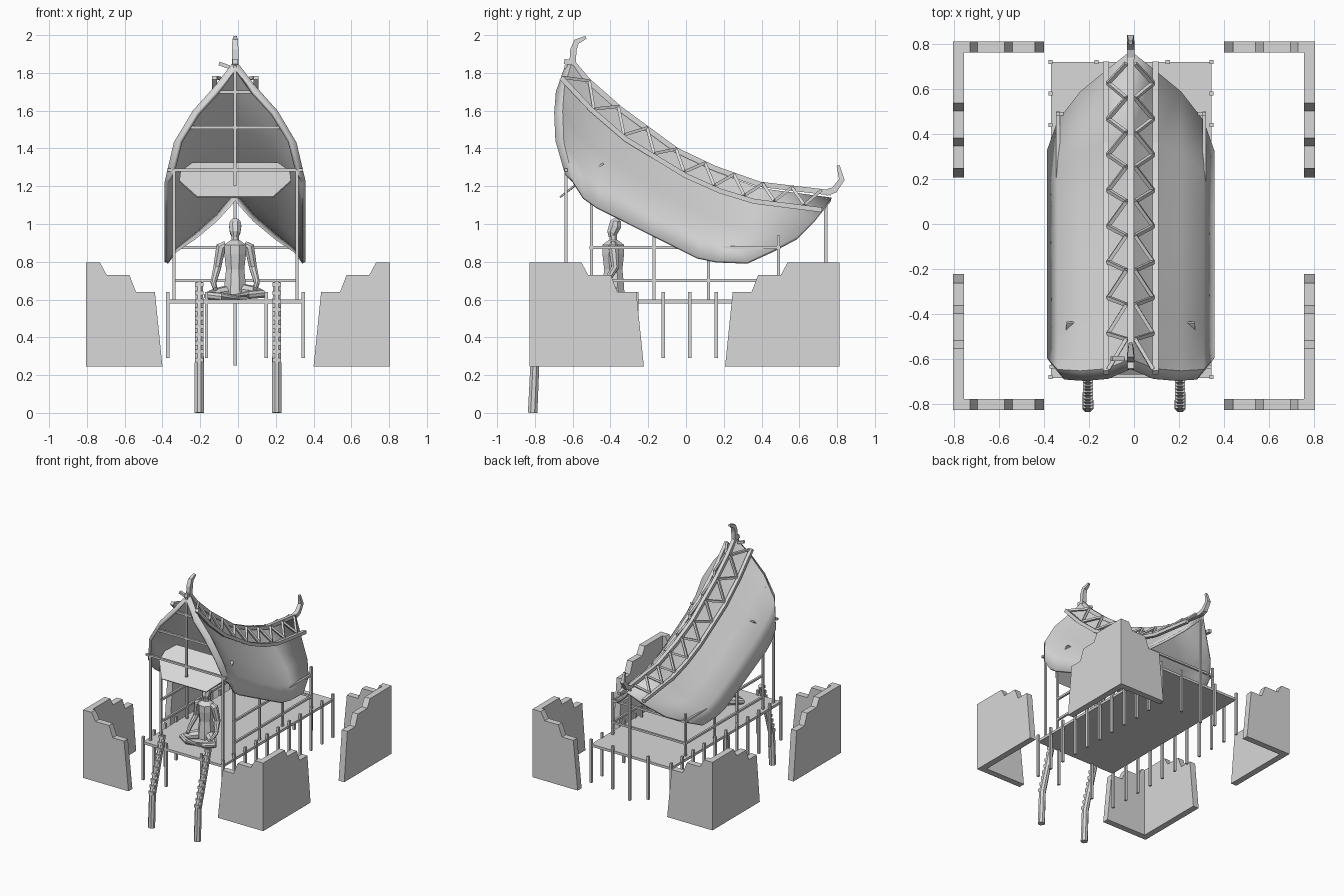
import bpy, bmesh, math
from mathutils import Vector

cube = bpy.data.objects.get("Cube")
if cube:
    bpy.data.objects.remove(cube)

CX = -0.015  # centre line of the house

grey = bpy.data.materials.new("plain grey")
grey.use_nodes = True
grey.diffuse_color = (0.69, 0.69, 0.69, 1)
grey.node_tree.nodes["Principled BSDF"].inputs["Base Color"].default_value = (0.69, 0.69, 0.69, 1)


def finish(name, bm, smooth=False):
    bmesh.ops.recalc_face_normals(bm, faces=bm.faces)
    mesh = bpy.data.meshes.new(name)
    bm.to_mesh(mesh)
    bm.free()
    mesh.materials.append(grey)
    obj = bpy.data.objects.new(name, mesh)
    bpy.context.collection.objects.link(obj)
    if smooth:
        bpy.ops.object.select_all(action='DESELECT')
        obj.select_set(True)
        bpy.context.view_layer.objects.active = obj
        bpy.ops.object.shade_smooth_by_angle(angle=math.radians(28))
    return obj


def sweep(bm, path, radii, sides=4):
    """Sweep a polygon along a path; radii is one number or one per point."""
    path = [Vector(p) for p in path]
    if not isinstance(radii, (list, tuple)):
        radii = [radii] * len(path)
    if sides == 4:
        radii = [r * math.sqrt(2) for r in radii]
    ends = (path[-1] - path[0]).normalized()
    ref = Vector((1, 0, 0)) if abs(ends.x) < 0.8 else Vector((0, 0, 1))
    rings = []
    for i, p in enumerate(path):
        t = (path[min(i + 1, len(path) - 1)] - path[max(i - 1, 0)]).normalized()
        u = (ref - t * ref.dot(t)).normalized()
        v = t.cross(u)
        angles = [math.tau * (k + 0.5) / sides for k in range(sides)]
        rings.append([bm.verts.new(p + (u * math.cos(a) + v * math.sin(a)) * radii[i]) for a in angles])
    for a, b in zip(rings, rings[1:]):
        for k in range(sides):
            n = (k + 1) % sides
            bm.faces.new((a[k], a[n], b[n], b[k]))
    bm.faces.new(rings[0])
    bm.faces.new(rings[-1])


def bars(name, paths, radius, sides=4):
    bm = bmesh.new()
    for p in paths:
        sweep(bm, p, radius, sides)
    return finish(name, bm)


def plate(bm, outline, offset):
    """Extrude a planar outline by an offset vector."""
    face = bm.faces.new([bm.verts.new(p) for p in outline])
    new = bmesh.ops.extrude_face_region(bm, geom=[face])["geom"]
    bmesh.ops.translate(bm, vec=offset, verts=[g for g in new if isinstance(g, bmesh.types.BMVert)])


def along(curve, t):
    """Point on a (y, z) polyline at t from 0 to 1, measured in y."""
    y = curve[0][0] + t * (curve[-1][0] - curve[0][0])
    for a, b in zip(curve, curve[1:]):
        if y <= b[0] + 1e-6:
            return Vector((0, y, a[1] + (b[1] - a[1]) * (y - a[0]) / (b[0] - a[0])))


# Stepped corner walls: distance from the outer corner and height
def wall_outline(length):
    return [(0, .245), (length, .245), (length - .04, .64), (length - .14, .64),
            (length - .175, .73), (length - .295, .73), (length - .33, .795), (0, .795)]

for sx, side in ((1, "left"), (-1, "right")):
    for sy, end in ((-1, "front"), (1, "back")):
        bm = bmesh.new()
        x0, y0 = sx * .805, sy * .82 - .008
        plate(bm, [(x0 - sx * d, y0, z) for d, z in wall_outline(.405)], (0, -sy * .05, 0))
        plate(bm, [(x0, y0 - sy * d, z) for d, z in wall_outline(.605)], (-sx * .05, 0, 0))
        finish(f"{end}_{side}_corner_wall", bm)

# Deck with its perimeter stilts
bm = bmesh.new()
plate(bm, [(-.37, -.685, .58), (.345, -.685, .58), (.345, .72, .58), (-.37, .72, .58)], (0, 0, .02))
finish("deck", bm)
spots = [(x, -.68 + .14 * i) for x in (-.372, .345) for i in range(11)]
spots += [(x, y) for x in (-.167, .15) for y in (-.68, .72)]
bars("deck_stilts", [[(x, y, .29), (x, y, .64)] for x, y in spots], .009)

# House frame: posts, side rails and back rails
XS = (-.338, .312)
frame = [[(x, y, .58), (x, y, top)] for x in XS
         for y, top in ((-.635, 1.29), (-.5, 1.14), (-.17, .97), (.12, .86), (.49, .94))]
frame += [[(x, -.51, z), (x, .5, z)] for x in XS for z in (.70, .875)]
frame += [[(XS[0], .49, z), (XS[1], .49, z)] for z in (.70, .875)]
bars("house_frame", frame, .008)
bars("ridge_post", [[(CX, .74, .25), (CX, .74, 1.14)]], .009)

# Saddle roof lofted from ridge to eave, front to back, with a bevelled front rim
ridge = [(-.60, 1.87), (-.52, 1.755), (-.35, 1.60), (-.05, 1.375), (.15, 1.28), (.39, 1.19), (.77, 1.14)]
eave = [(-.595, 1.225), (-.54, 1.14), (-.47, 1.09), (-.20, .955), (.06, .825), (.16, .805), (.325, .80)]
XW = (0, .11, .225, .325, .373)
FRONT = (0, .22, .42, .68, 1)
BACK = (0, .33, .61, .81, 1)
PULL_F = (0, -.045, -.055, -.05, 0)
PULL_B = (0, .06, .09, .05, 0)
RIM = .045
grid = [[]]
bm = bmesh.new()
for i, (r, e) in enumerate(zip(ridge, eave)):
    t = i / (len(ridge) - 1)
    row = []
    for j in range(-4, 5):
        k = abs(j)
        f = FRONT[k] + (BACK[k] - FRONT[k]) * t
        pull = PULL_F[k] * max(0, 1 - 2 * t) + PULL_B[k] * max(0, 2 * t - 1)
        x = math.copysign(XW[k], j)
        y, z = r[0] + (e[0] - r[0]) * f + pull, r[1] + (e[1] - r[1]) * f
        row.append(bm.verts.new((CX + x, y, z)))
        if i == 0:
            grid[0].append(bm.verts.new((CX + x * .91, y - RIM, z - RIM * (1 - 1.8 * f))))
    grid.append(row)
for a, b in zip(grid, grid[1:]):
    for k in range(len(a) - 1):
        bm.faces.new((a[k], a[k + 1], b[k + 1], b[k]))
roof = finish("saddle_roof", bm, True)
thick = roof.modifiers.new("thickness", 'SOLIDIFY')
thick.thickness = .02
thick.offset = -1

# Ridge beam with upturned horns
beam = [(-.645, 1.86), (-.60, 1.855), (-.52, 1.76), (-.35, 1.61), (-.05, 1.39), (.15, 1.295), (.39, 1.21), (.77, 1.165)]
rail = [(-.66, 1.775), (-.5, 1.605), (-.32, 1.45), (0, 1.255), (.18, 1.175), (.36, 1.12), (.72, 1.075)]
bars("ridge_beam", [[(CX, y, z) for y, z in beam]], .014)
for name, horn in (("front_horn", [(-.60, 1.84), (-.597, 1.92), (-.58, 1.965), (-.53, 1.988)]),
                   ("back_horn", [(.74, 1.165), (.785, 1.18), (.825, 1.235), (.805, 1.31)])):
    bm = bmesh.new()
    sweep(bm, [(CX, y, z) for y, z in horn], [.017, .017, .015, .008])
    finish(name, bm)

# Side rails and zigzag lattice beside the ridge
STEPS = 17
for s, side in ((1, "left"), (-1, "right")):
    off = Vector((CX + s * .11, 0, 0))
    bars(f"{side}_roof_rail", [[off + Vector((0, y, z)) for y, z in rail]], .013)
    top, low = Vector((CX + s * .02, 0, .005)), off + Vector((-s * .01, 0, .015))
    zig = [(along(beam, .04 + .92 * i / STEPS) + top) if i % 2 else (along(rail, .01 + .98 * i / STEPS) + low)
           for i in range(STEPS + 1)]
    bars(f"{side}_lattice", list(zip(zig, zig[1:])), .008)
bars("lattice_stub", [[(CX - .085, -.6, 1.85), (CX - .03, -.6, 1.83)]], .01)

# Gable timbers and sloping awning
bars("gable_timbers", [[(CX - w, -.635, z), (CX + w, -.635, z)] for w, z in ((.36, 1.285), (.255, 1.51), (.11, 1.70))]
     + [[(CX, -.635, 1.2), (CX, -.635, 1.84)]], .008)
bm = bmesh.new()
half = ((.20, -.67, 1.145), (.295, -.565, 1.23), (.285, -.44, 1.325))
outline = [(CX + x, y, z) for x, y, z in half] + [(CX - x, y, z) for x, y, z in reversed(half)]
plate(bm, outline, (0, .006, -.008))
finish("gable_awning", bm)

# Notched log ladders
for x, side in ((.205, "left"), (-.205, "right")):
    bm = bmesh.new()
    sweep(bm, [(x, -.812, 0), (x, -.80, .26), (x, -.665, .69)], [.027, .026, .022], 8)
    for i in range(10):
        t = i / 9
        y, z = -.81 + .13 * t, .28 + .4 * t
        sweep(bm, [(x - .022, y, z), (x + .022, y, z)], .011)
    finish(f"{side}_ladder", bm)

# Seated cross-legged figure
FY = -.385
bm = bmesh.new()
sweep(bm, [(CX, FY, .62), (CX, FY, .69), (CX, FY, .76), (CX, FY, .84), (CX, FY, .89), (CX, FY, .915)],
      [.065, .06, .052, .062, .062, .025], 8)
sweep(bm, [(CX, FY, .90), (CX, FY, .945)], .022, 8)
sweep(bm, [(CX, FY + y, z) for y, z in ((-.008, .93), (-.005, .955), (.01, .99), (.012, 1.015), (.012, 1.03))],
      [.018, .03, .035, .03, .012], 8)
for s in (1, -1):
    arm = ((.05, 0, .89), (.075, 0, .88), (.095, .01, .77), (.115, -.04, .69), (.105, -.09, .655))
    sweep(bm, [(CX + s * x, FY + y, z) for x, y, z in arm], [.022, .028, .022, .016, .012], 8)
    leg = ((.04, -.01, .64), (.10, -.06, .635), (.145, -.10, .625), (.07, -.14, .62), (-.06, -.13, .615))
    sweep(bm, [(CX + s * x, FY + y, z + s * .005) for x, y, z in leg], [.04, .032, .022, .022, .014], 8)
finish("seated_figure", bm)
